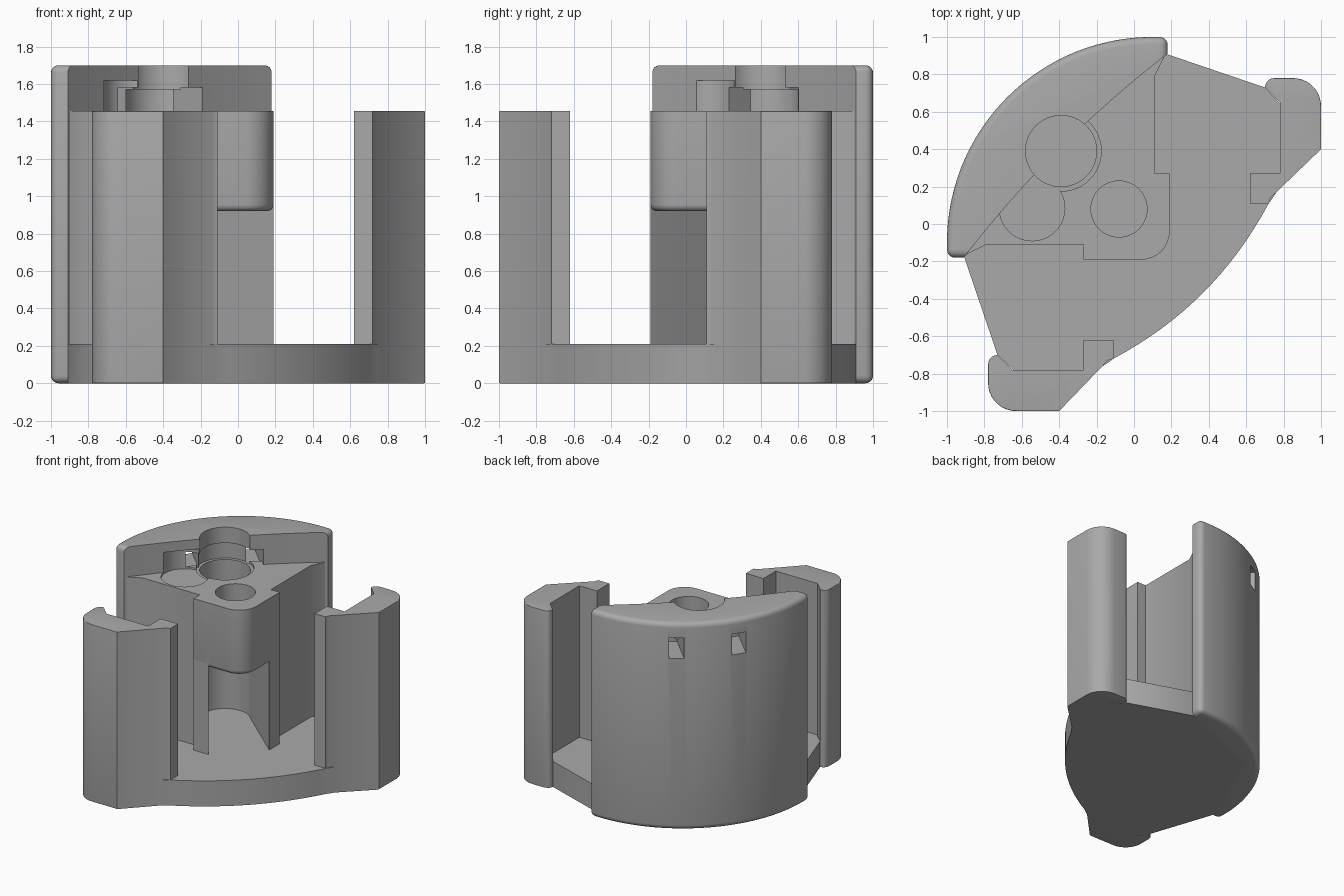
import bpy, bmesh, math
from math import radians, hypot

cube = bpy.data.objects.get("Cube")
if cube:
    bpy.data.objects.remove(cube)

grey = bpy.data.materials.new("plain grey")
grey.use_nodes = True
grey.diffuse_color = (0.4, 0.4, 0.4, 1)
grey.node_tree.nodes["Principled BSDF"].inputs["Base Color"].default_value = (0.4, 0.4, 0.4, 1)


def arc(cx, cy, r, a0, a1, n=12):
    return [(cx + r * math.cos(radians(a0 + (a1 - a0) * i / n)),
             cy + r * math.sin(radians(a0 + (a1 - a0) * i / n))) for i in range(n + 1)]


def bow(p, q, sag, n=16):
    """Shallow curve from p to q, bulging to the right of travel by sag."""
    dx, dy = q[0] - p[0], q[1] - p[1]
    length = hypot(dx, dy)
    pts = []
    for i in range(n + 1):
        t = i / n
        s = 4 * t * (1 - t) * sag / length
        pts.append((p[0] + dx * t + dy * s, p[1] + dy * t - dx * s))
    return pts


def mirrored(pts):
    """Reflect across the diagonal plane of symmetry."""
    return [(-y, -x) for x, y in reversed(pts)]


def prism(name, pts, z0, z1, rounding=0, rounded=None):
    bm = bmesh.new()
    face = bm.faces.new([bm.verts.new((x, y, z0)) for x, y in pts])
    top = bmesh.ops.extrude_face_region(bm, geom=[face])["geom"]
    for v in top:
        if isinstance(v, bmesh.types.BMVert):
            v.co.z = z1
    bmesh.ops.recalc_face_normals(bm, faces=bm.faces)
    if rounding:
        edges = [e for e in bm.edges if rounded((e.verts[0].co + e.verts[1].co) / 2,
                                                abs(e.verts[0].co.z - e.verts[1].co.z) < 0.01)]
        bmesh.ops.bevel(bm, geom=edges, offset=rounding, segments=4, profile=0.5,
                        affect='EDGES', clamp_overlap=True)
    mesh = bpy.data.meshes.new(name)
    bm.to_mesh(mesh)
    bm.free()
    mesh.materials.append(grey)
    ob = bpy.data.objects.new(name, mesh)
    bpy.context.collection.objects.link(ob)
    return ob


def cut(ob, cutters):
    bpy.context.view_layer.objects.active = ob
    for c in cutters:
        m = ob.modifiers.new("cut", 'BOOLEAN')
        m.operation, m.solver, m.object = 'DIFFERENCE', 'EXACT', c
        bpy.ops.object.modifier_apply(modifier=m.name)


def diagonal(u, v):
    """Plan point from across (u) and toward-the-front (v) distances."""
    return ((u + v) / 2 ** 0.5, (u - v) / 2 ** 0.5)


# Base plate with a bowed front edge
side = [(-0.6, 0.6), (-0.9, -0.1), (-0.91, -0.17), (-0.73, -0.70), (-0.6, -0.82),
        (-0.3, -0.85), (-0.13, -0.735)]
base = prism("base_plate", side + bow((-0.11, -0.72), (0.72, 0.11), 0.09) + mirrored(side)[:-1],
             0, 0.21)

# Two hooked corner posts
post = ([(-0.73, -0.70), (-0.65, -0.78), (-0.27, -0.78), (-0.27, -0.62), (-0.11, -0.62),
         (-0.11, -0.72), (-0.14, -0.73), (-0.40, -1.0)]
        + arc(-0.63, -0.85, 0.15, -90, -180) + arc(-0.73, -0.75, 0.05, 180, 90, 5)[:-1])
for name, pts in (("right_post", post), ("left_post", mirrored(post))):
    prism(name, pts, 0, 1.455, 0.02, lambda p, flat: flat and hypot(p.x, p.y) > 1.06)

# Tall curved back wall with rounded rims
outer = arc(0.1, -0.1, 1.1, 85.8, 184.2, 48)
wall = prism("back_wall", outer + bow((-0.91, -0.18), (0.18, 0.91), -0.05), 0, 1.70, 0.045,
             lambda p, flat: hypot(p.x - 0.1, p.y + 0.1) > 1.04
             and (flat or p.x > 0.17 or p.y < -0.17))

# Central block, joined to the wall
half = [(-0.6, 0.3), (-0.91, -0.17), (-0.79, -0.11), (-0.27, -0.11), (-0.27, -0.19)]
nose = arc(0.04, -0.04, 0.15, -90, 0)
block = prism("central_block", half + nose + mirrored(half), 0.1, 1.455)

# Overhanging nose above the front slot
overhang = prism("overhang", [(-0.4, 0.1), (-0.27, 0.0), (-0.27, -0.19)] + nose
                 + [(0.19, 0.27), (0.0, 0.27), (-0.1, 0.4)], 0.92, 1.455, 0.035,
                 lambda p, flat: flat and p.z < 1 and (p.x > 0.12 or p.y < -0.12))

# Cutters: main bore, screw hole, front slot, shallow pockets, wall windows
bore = prism("bore_cutter", arc(-0.39, 0.39, 0.19, 0, 352.5, 47), 0.15, 1.9)
screw = prism("screw_cutter", arc(-0.08, 0.08, 0.15, 0, 352.5, 47), 0.8, 1.9)
slot = prism("slot_cutter", [diagonal(u, v) for u, v in
                             ((-0.188, -0.55), (0.188, -0.55), (0.26, 0.5), (-0.26, 0.5))],
             0.15, 1.4)
ring = prism("ring_cutter", arc(-0.39, 0.39, 0.215, 0, 352.5, 47), 1.435, 1.57)
pocket = prism("pocket_cutter", arc(-0.545, 0.085, 0.175, 0, 352.5, 47), 1.44, 1.62)
windows = [prism("window_cutter", [diagonal(c + u, v) for u, v in
                                   ((-0.055, -1.4), (0.055, -1.4), (0.055, -0.5), (-0.055, -0.5))],
                 1.41, 1.58) for c in (-0.235, 0.235)]

cut(wall, [bore, ring, pocket] + windows)
cut(block, [slot, bore, ring, pocket, screw])
cut(overhang, [bore, ring, pocket, screw])
for c in [bore, screw, slot, ring, pocket] + windows:
    bpy.data.objects.remove(c)

# Smooth curves, sharp corners
for ob in bpy.context.scene.objects:
    if ob.type == 'MESH':
        ob.select_set(True)
        bpy.context.view_layer.objects.active = ob
bpy.ops.object.shade_smooth_by_angle(angle=radians(30))
